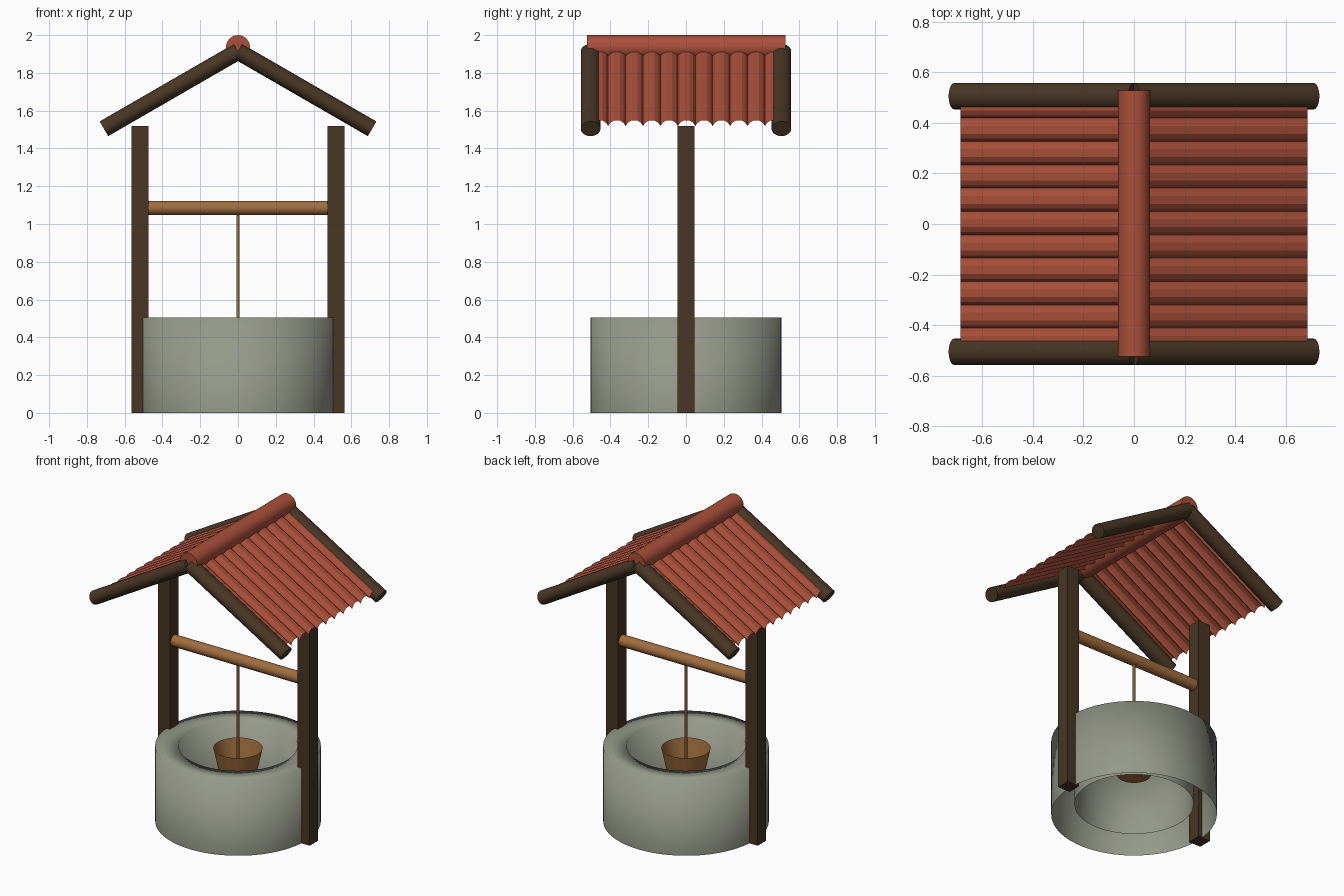
import bpy, math
from math import cos, sin, pi
from mathutils import Matrix, Vector

if "Cube" in bpy.data.objects:
    bpy.data.objects.remove(bpy.data.objects["Cube"])


def material(name, r, g, b):
    lin = [(c / 255 / 12.92) if c < 10 else ((c / 255 + 0.055) / 1.055) ** 2.4 for c in (r, g, b)]
    m = bpy.data.materials.new(name)
    m.diffuse_color = (*lin, 1)
    m.use_nodes = True
    m.node_tree.nodes["Principled BSDF"].inputs["Base Color"].default_value = m.diffuse_color
    return m


STONE = material("grey_stone", 149, 153, 137)
DARK = material("dark_wood", 72, 54, 36)
LIGHT = material("light_wood", 160, 110, 63)
TILE = material("red_tile", 170, 80, 58)


def make(name, verts, faces, mat, smooth=None):
    me = bpy.data.meshes.new(name)
    me.from_pydata(verts, [], faces)
    me.materials.append(mat)
    me.validate()
    ob = bpy.data.objects.new(name, me)
    bpy.context.collection.objects.link(ob)
    if smooth is not None:
        bpy.ops.object.select_all(action='DESELECT')
        ob.select_set(True)
        bpy.context.view_layer.objects.active = ob
        if smooth >= 180:
            bpy.ops.object.shade_smooth()
        else:
            bpy.ops.object.shade_smooth_by_angle(angle=math.radians(smooth))
    return ob


def lathe(name, profile, mat, n=48, smooth=40, cap_end=False):
    """Spin (radius, z) points around the z axis."""
    verts = [(r * cos(2 * pi * i / n), r * sin(2 * pi * i / n), z)
             for r, z in profile for i in range(n)]
    faces = []
    for k in range(len(profile) - 1):
        for i in range(n):
            j = (i + 1) % n
            faces.append((k * n + i, k * n + j, (k + 1) * n + j, (k + 1) * n + i))
    if cap_end:
        base = (len(profile) - 1) * n
        faces.append(tuple(base + i for i in range(n)))
    return make(name, verts, faces, mat, smooth)


def rod(name, a, b, side, r_side, r_other, mat, n=24):
    """Closed rod from a to b with an elliptical section."""
    a, b, u = Vector(a), Vector(b), Vector(side)
    v = (b - a).normalized().cross(u)
    ring = [u * r_side * cos(2 * pi * i / n) + v * r_other * sin(2 * pi * i / n) for i in range(n)]
    verts = [a + p for p in ring] + [b + p for p in ring]
    faces = [(i, (i + 1) % n, n + (i + 1) % n, n + i) for i in range(n)]
    faces += [tuple(reversed(range(n))), tuple(range(n, 2 * n))]
    return make(name, verts, faces, mat, 40)


def box(name, lo, hi, mat):
    verts = [(x, y, z) for x in (lo[0], hi[0]) for y in (lo[1], hi[1]) for z in (lo[2], hi[2])]
    faces = [(0, 1, 3, 2), (4, 6, 7, 5), (0, 4, 5, 1), (2, 3, 7, 6), (0, 2, 6, 4), (1, 5, 7, 3)]
    return make(name, verts, faces, mat)


# Stone wall, open underneath
lathe("stone_wall", [(0.505, 0), (0.505, 0.505), (0.363, 0.505), (0.363, 0.07)], STONE, 64, 180)

# Bucket, rope and winding bar
lathe("bucket", [(0.135, 0.49), (0.15, 0.49), (0.105, 0.28), (0, 0.28)][1:3], LIGHT, 32, 40, True)
rod("rope", (0, 0, 0.28), (0, 0, 1.08), (1, 0, 0), 0.008, 0.008, LIGHT, 10)
rod("winding_bar", (-0.48, 0, 1.085), (0.48, 0, 1.085), (0, 1, 0), 0.038, 0.038, LIGHT)

# Arched tile cross-section repeated along y
PITCH, START, COUNT = 0.0922, -0.504, 11
ARCH = [(0, 0), (0.12, 0.017), (0.33, 0.03), (0.67, 0.03), (0.88, 0.017)]
section = [(START + (k + t) * PITCH, h) for k in range(COUNT) for t, h in ARCH]
section.append((START + COUNT * PITCH, 0))

APEX, SLOPE = 1.914, math.tan(math.radians(30))
for s, label in ((-1, "left"), (1, "right")):
    # Square posts
    x0, x1 = sorted((s * 0.475, s * 0.565))
    box(label + "_post", (x0, -0.045, 0), (x1, 0.045, 1.52), DARK)
    # Sloping roof logs at the front and back
    for y, end in ((-0.505, "front"), (0.505, "back")):
        rod(f"{end}_{label}_roof_log", (0, y, APEX), (s * 0.71, y, APEX - 0.71 * SLOPE),
            (0, 1, 0), 0.052, 0.045, DARK)
    # Corrugated roof side
    verts = [(s * x, y, APEX - x * SLOPE + h) for x in (0.0, 0.685) for y, h in section]
    n = len(section)
    faces = [(i, n + i, n + i + 1, i + 1)[::s] for i in range(n - 1)]
    make(label + "_roof_tiles", verts, faces, TILE)

# Ridge cap
rod("ridge_cap", (0, -0.523, 1.9365), (0, 0.527, 1.9365), (1, 0, 0), 0.0635, 0.0635, TILE)
